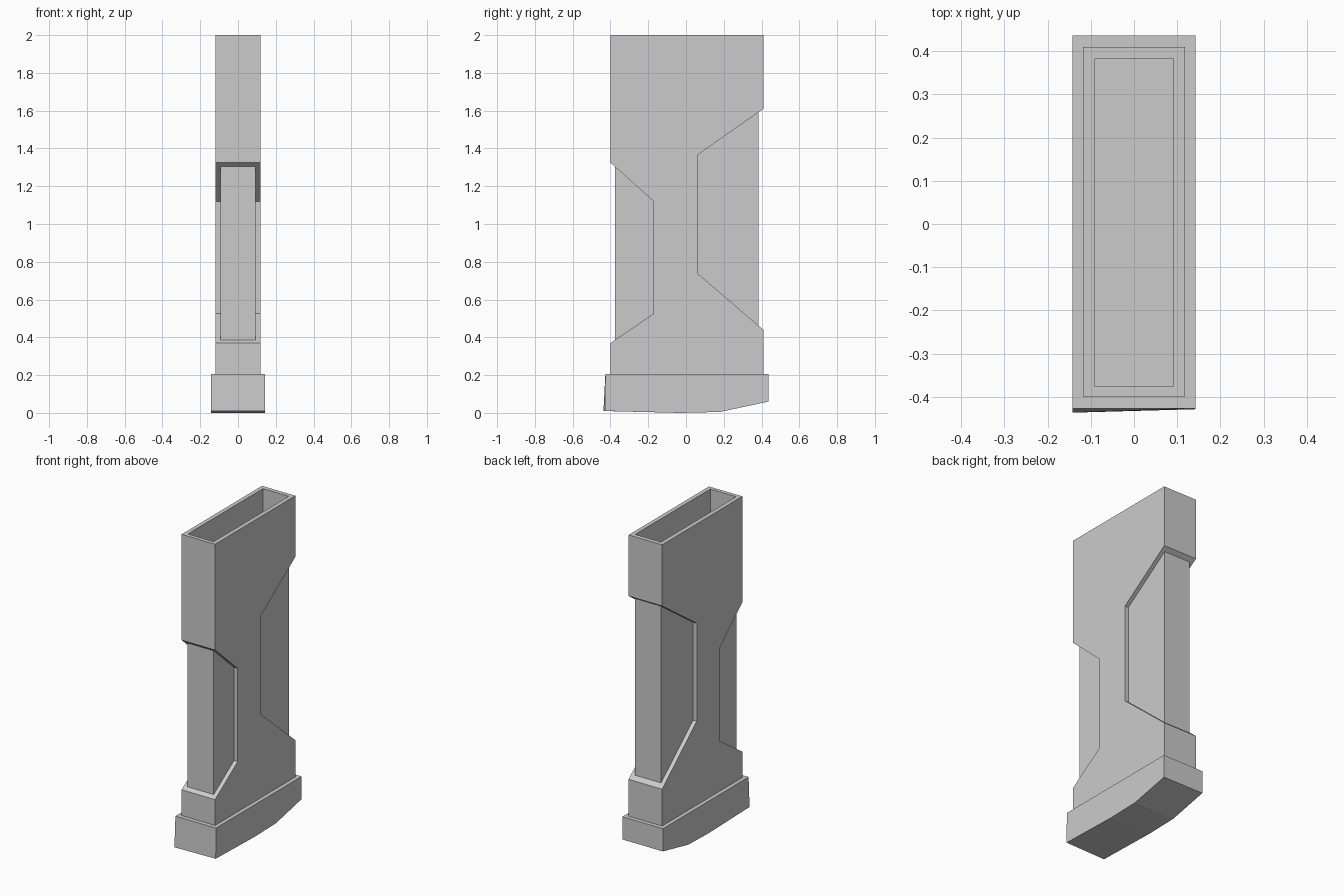
import bpy, bmesh
from mathutils import Vector

if "Cube" in bpy.data.objects:
    bpy.data.objects.remove(bpy.data.objects["Cube"])


def prism(name, profile, half_width):
    """Extrude a (y, z) side profile symmetrically along x."""
    bm = bmesh.new()
    face = bm.faces.new([bm.verts.new((-half_width, y, z)) for y, z in profile])
    ext = bmesh.ops.extrude_face_region(bm, geom=[face])
    new = [v for v in ext["geom"] if isinstance(v, bmesh.types.BMVert)]
    bmesh.ops.translate(bm, verts=new, vec=(2 * half_width, 0, 0))
    if not any(f.calc_center_median().x < -half_width + 1e-5 for f in bm.faces):
        bm.faces.new([v for v in bm.verts if v.co.x < 0])
    bmesh.ops.recalc_face_normals(bm, faces=bm.faces)
    mesh = bpy.data.meshes.new(name)
    bm.to_mesh(mesh)
    bm.free()
    obj = bpy.data.objects.new(name, mesh)
    bpy.context.collection.objects.link(obj)
    return obj


def rect(y0, y1, z0, z1):
    return [(y0, z0), (y1, z0), (y1, z1), (y0, z1)]


# Outer sleeve with a trapezoid notch on the front and back edges
sleeve = prism("outer_sleeve", [
    (-0.40, 0.19), (0.41, 0.19),
    (0.41, 0.44), (0.06, 0.74), (0.06, 1.365), (0.41, 1.61),
    (0.41, 2.0), (-0.40, 2.0),
    (-0.40, 1.325), (-0.172, 1.12), (-0.172, 0.525), (-0.40, 0.37)], 0.118)

# Cavity cutter, a hair smaller than the liner so the surfaces never coincide
cutter = prism("cavity_cutter", rect(-0.375, 0.382, 0.1, 2.2), 0.091)
cutter.hide_render = True
cutter.hide_viewport = True
cutter.display_type = 'WIRE'
mod = sleeve.modifiers.new("hollow", 'BOOLEAN')
mod.operation = 'DIFFERENCE'
mod.solver = 'EXACT'
mod.object = cutter

# Thin open liner exposed inside the notches
liner = prism("inner_liner", rect(-0.376, 0.383, 0.195, 1.8), 0.092)
bm = bmesh.new()
bm.from_mesh(liner.data)
caps = [f for f in bm.faces if abs(f.normal.z) > 0.9]
bmesh.ops.delete(bm, geom=caps, context='FACES')
bm.to_mesh(liner.data)
bm.free()

# Base plate with a sloped rear underside and slightly skewed front
base = prism("base_plate", [
    (-0.427, 0.205), (0.437, 0.205), (0.437, 0.06),
    (0.18, 0.005), (-0.03, 0.0), (-0.437, 0.01)], 0.143)
for v in base.data.vertices:
    if v.co.x > 0 and (v.co.yz - Vector((-0.437, 0.01))).length < 1e-4:
        v.co.y = -0.429
